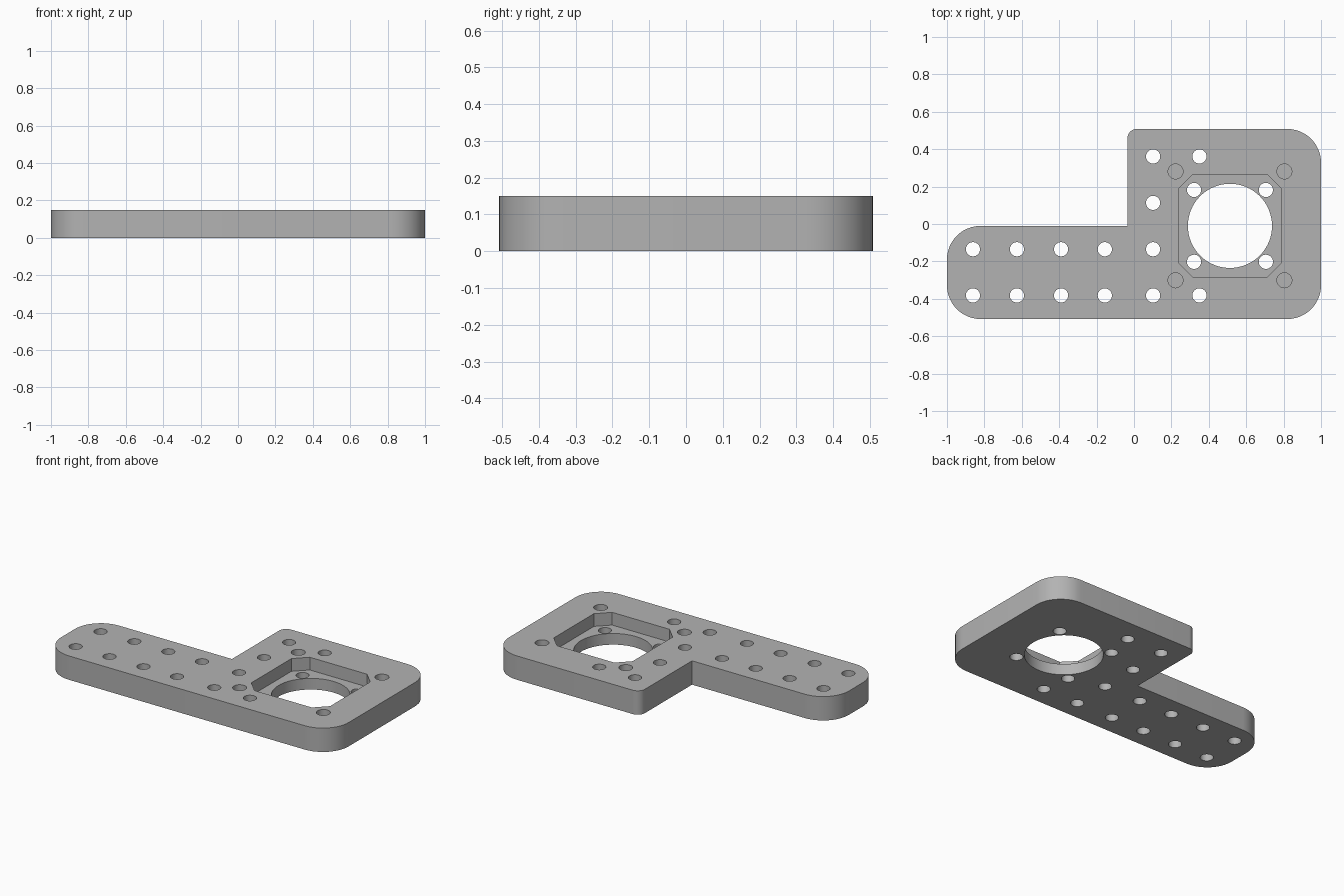
import bpy
import bmesh
from math import cos, sin, pi, radians
from mathutils import Vector

THICK = 0.15
POCKET_FLOOR = 0.07
CENTRE = Vector((0.513, -0.01))   # middle of the motor seat

cube = bpy.data.objects.get("Cube")
if cube:
    bpy.data.objects.remove(cube, do_unlink=True)

grey = bpy.data.materials.new("plain grey")
grey.use_nodes = True
colour = (0.45, 0.45, 0.45, 1)
grey.diffuse_color = colour
grey.node_tree.nodes["Principled BSDF"].inputs["Base Color"].default_value = colour


def rounded(corners, steps=12):
    """Outline from (x, y, radius) corners, each rounded by an arc."""
    pts = []
    n = len(corners)
    for i, (x, y, r) in enumerate(corners):
        p = Vector((x, y))
        if r == 0:
            pts.append(p)
            continue
        a = (Vector(corners[i - 1][:2]) - p).normalized()
        b = (Vector(corners[(i + 1) % n][:2]) - p).normalized()
        mid = p + (a + b) * r
        for k in range(steps + 1):
            t = k / steps * pi / 2
            pts.append(mid - b * r * cos(t) - a * r * sin(t))
    return pts


def circle(c, r, n=32):
    return [Vector((c[0] + r * cos(2 * pi * k / n), c[1] + r * sin(2 * pi * k / n)))
            for k in range(n)]


def prisms(name, items):
    """One object made of upright prisms, each (outline, bottom, top)."""
    bm = bmesh.new()
    for pts, z0, z1 in items:
        face = bm.faces.new([bm.verts.new((p.x, p.y, z0)) for p in pts])
        out = bmesh.ops.extrude_face_region(bm, geom=[face])
        top = [v for v in out["geom"] if isinstance(v, bmesh.types.BMVert)]
        bmesh.ops.translate(bm, verts=top, vec=(0, 0, z1 - z0))
    bmesh.ops.recalc_face_normals(bm, faces=bm.faces)
    mesh = bpy.data.meshes.new(name)
    bm.to_mesh(mesh)
    bm.free()
    mesh.materials.append(grey)
    obj = bpy.data.objects.new(name, mesh)
    bpy.context.collection.objects.link(obj)
    return obj


def cut(target, items):
    cutter = prisms("cutter", items)
    cutter.hide_render = True
    mod = target.modifiers.new("cut", 'BOOLEAN')
    mod.operation = 'DIFFERENCE'
    mod.solver = 'EXACT'
    mod.object = cutter
    bpy.context.view_layer.objects.active = target
    bpy.ops.object.modifier_apply(modifier=mod.name)
    bpy.data.objects.remove(cutter, do_unlink=True)


# Plate: square head with a narrower arm to the right
plate = prisms("mounting_plate", [(rounded([
    (-1, -0.508, 0.18), (1, -0.508, 0.18), (1, 0.508, 0.18),
    (-0.035, 0.508, 0.05), (-0.035, -0.01, 0), (-1, -0.01, 0.18)]), 0, THICK)])

# Square pocket with chamfered corners
half, cham = 0.274, 0.075
pocket = []
for sx, sy in ((1, 1), (-1, 1), (-1, -1), (1, -1)):
    ends = [(half, half - cham), (half - cham, half)]
    if sx != sy:
        ends.reverse()
    pocket += [CENTRE + Vector((sx * x, sy * y)) for x, y in ends]
cut(plate, [(pocket, POCKET_FLOOR, THICK + 0.1)])

# Through holes: arm rows, head column, motor screws, centre bore
spots = [(x, y) for x in (-0.861, -0.626, -0.39, -0.156, 0.102) for y in (-0.135, -0.382)]
spots += [(0.35, -0.382), (0.102, 0.113), (0.102, 0.361), (0.35, 0.361)]
signs = [(sx, sy) for sx in (-1, 1) for sy in (-1, 1)]
spots += [CENTRE + Vector((sx, sy)) * 0.192 for sx, sy in signs]
holes = [(circle(s, 0.038), -0.1, THICK + 0.1) for s in spots]
holes.append((circle(CENTRE, 0.225, 64), -0.1, THICK + 0.1))

# Blind holes around the pocket
holes += [(circle(CENTRE + Vector((sx, sy)) * 0.291, 0.04), POCKET_FLOOR, THICK + 0.1)
          for sx, sy in signs]
cut(plate, holes)

# Smooth the round walls, keep the rims sharp
plate.select_set(True)
bpy.context.view_layer.objects.active = plate
bpy.ops.object.shade_smooth_by_angle(angle=radians(30))
